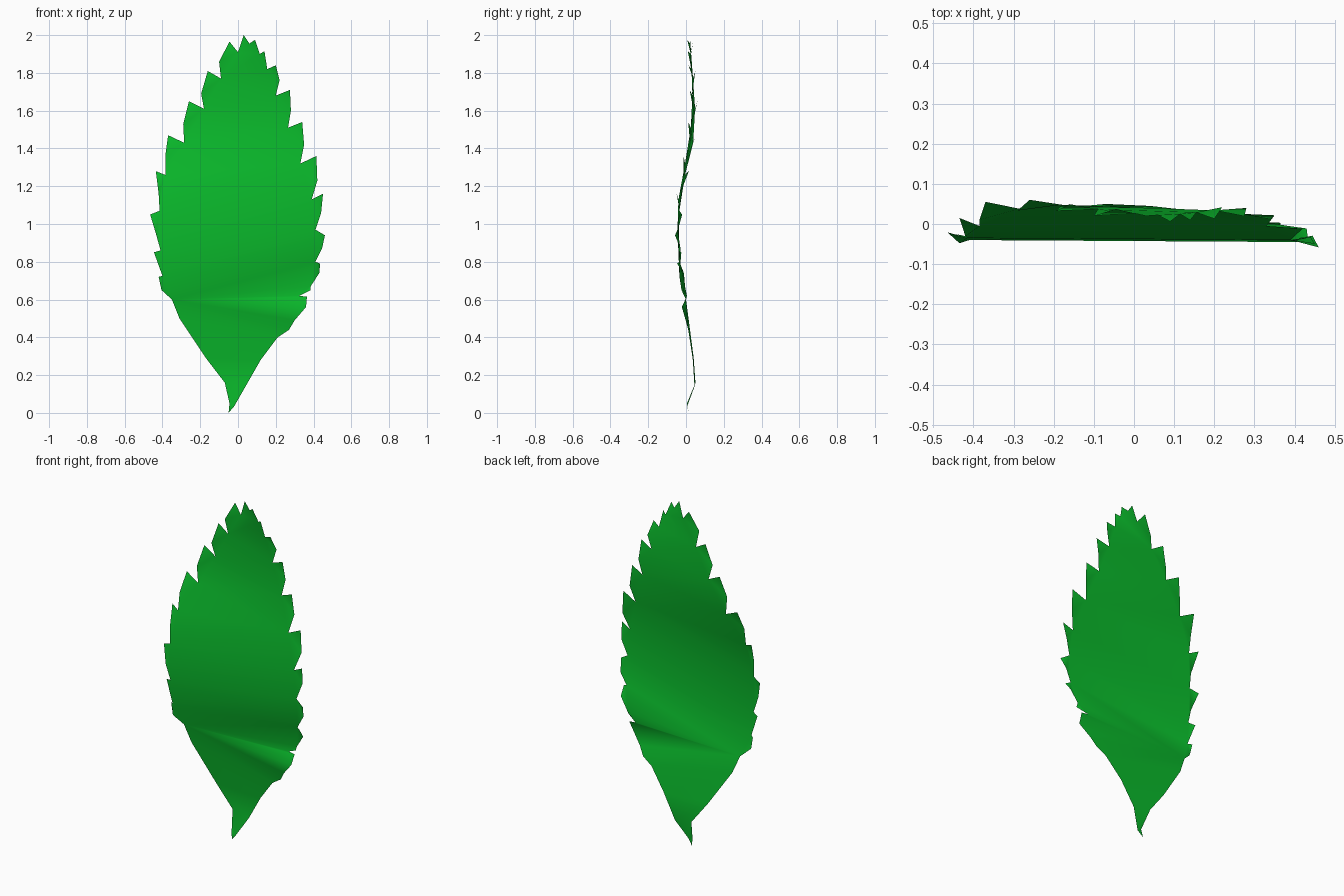
import bpy, bmesh

# Outline points (x, z, kind): kind 0 = blade edge / notch, 1 = tooth bulge, 2 = tooth tip
LEFT = [(-.045, .05, 0), (-.07, .16, 0), (-.17, .29, 0), (-.31, .50, 0), (-.35, .60, 0),
        (-.405, .65, 1), (-.42, .72, 2), (-.40, .725, 0), (-.445, .85, 2), (-.41, .86, 0),
        (-.435, .95, 1), (-.465, 1.05, 2), (-.415, 1.07, 0), (-.42, 1.16, 1),
        (-.435, 1.28, 2), (-.385, 1.26, 0), (-.385, 1.36, 1), (-.37, 1.47, 2),
        (-.285, 1.43, 0), (-.29, 1.53, 1), (-.26, 1.65, 2), (-.18, 1.61, 0),
        (-.195, 1.69, 1), (-.16, 1.81, 2), (-.09, 1.77, 0), (-.10, 1.86, 1),
        (-.045, 1.965, 2), (0, 1.91, 0), (.03, 2.0, 0)]
RIGHT = [(-.02, .035, 0), (.04, .14, 0), (.12, .28, 0), (.21, .40, 0), (.27, .44, 0),
         (.30, .49, 0), (.36, .56, 0), (.365, .615, 0), (.325, .62, 0),
         (.385, .65, 2), (.385, .67, 0), (.43, .74, 1), (.435, .79, 2), (.41, .80, 0),
         (.445, .87, 1), (.46, .94, 2), (.41, .97, 0), (.44, 1.06, 1), (.45, 1.16, 2),
         (.39, 1.13, 0), (.42, 1.23, 1), (.415, 1.36, 2), (.33, 1.32, 0),
         (.35, 1.42, 1), (.34, 1.54, 2), (.265, 1.51, 0), (.28, 1.60, 1),
         (.275, 1.71, 2), (.20, 1.68, 0), (.22, 1.76, 1), (.20, 1.84, 2),
         (.155, 1.82, 0), (.14, 1.915, 2), (.115, 1.90, 0), (.09, 1.975, 2),
         (.06, 1.955, 0)]
# Bend of each edge: (z, y)
BEND_L = [(0, .015), (.05, .005), (.16, .05), (.3, .04), (.6, 0), (.725, -.035), (.86, -.04),
          (1.07, -.035), (1.26, -.005), (1.43, .038), (1.61, .048), (1.8, .035), (2, .02)]
BEND_R = [(0, .015), (.04, .005), (.14, .045), (.3, .035), (.45, .01), (.56, -.022),
          (.615, .003), (.62, .005), (.67, -.005), (.8, -.035), (.97, -.045), (1.13, -.04),
          (1.32, -.005), (1.5, .025), (1.7, .035), (2, .02)]


def bend(table, z):
    for (z0, y0), (z1, y1) in zip(table, table[1:]):
        if z <= z1:
            return y0 + (y1 - y0) * (z - z0) / (z1 - z0)
    return table[-1][1]


bm = bmesh.new()


def edge_side(points, table, curl):
    """Make vertices of one side, fill its teeth and return the blade-edge vertices."""
    edge, tooth = [], []
    for x, z, kind in points:
        v = bm.verts.new((x, bend(table, z) + curl[kind], z))
        if kind:
            tooth.append(v)
            continue
        if tooth:
            fan = [edge[-1]] + tooth
            for a, b in zip(fan, fan[1:]):
                bm.faces.new((v, a, b))
        edge.append(v)
        tooth = []
    return edge


left = edge_side(LEFT, BEND_L, (0, -.01, .015))
right = edge_side(RIGHT, BEND_R, (0, .01, -.015))

# Stem tip
stem = bm.verts.new((-.05, .015, 0))
bm.faces.new((stem, right[0], left[0]))


def partner_height(z):
    """Height on the right edge that a left-edge point is joined to (slanted folds)."""
    if z <= .61:
        return z * .67
    return z + max(0, .25 * (1.5 - z) / .8)


# Blade: zip the two edges together from stem to apex
i = j = 0
while i < len(left) - 1 or j < len(right) - 1:
    a, b = left[i], right[j]
    if j == len(right) - 1 or (i < len(left) - 1 and
                               partner_height(left[i + 1].co.z) < right[j + 1].co.z):
        i += 1
        bm.faces.new((a, b, left[i]))
    else:
        j += 1
        bm.faces.new((a, b, right[j]))

# Front faces look towards -y
bm.normal_update()
for f in bm.faces:
    if f.normal.y > 0:
        f.normal_flip()
    f.smooth = True
mesh = bpy.data.meshes.new("leaf_blade")
bm.to_mesh(mesh)
bm.free()

leaf = bpy.data.objects.new("leaf_blade", mesh)
bpy.context.collection.objects.link(leaf)
green = bpy.data.materials.new("leaf green")
green.diffuse_color = (.003, .48, .024, 1)
mesh.materials.append(green)
